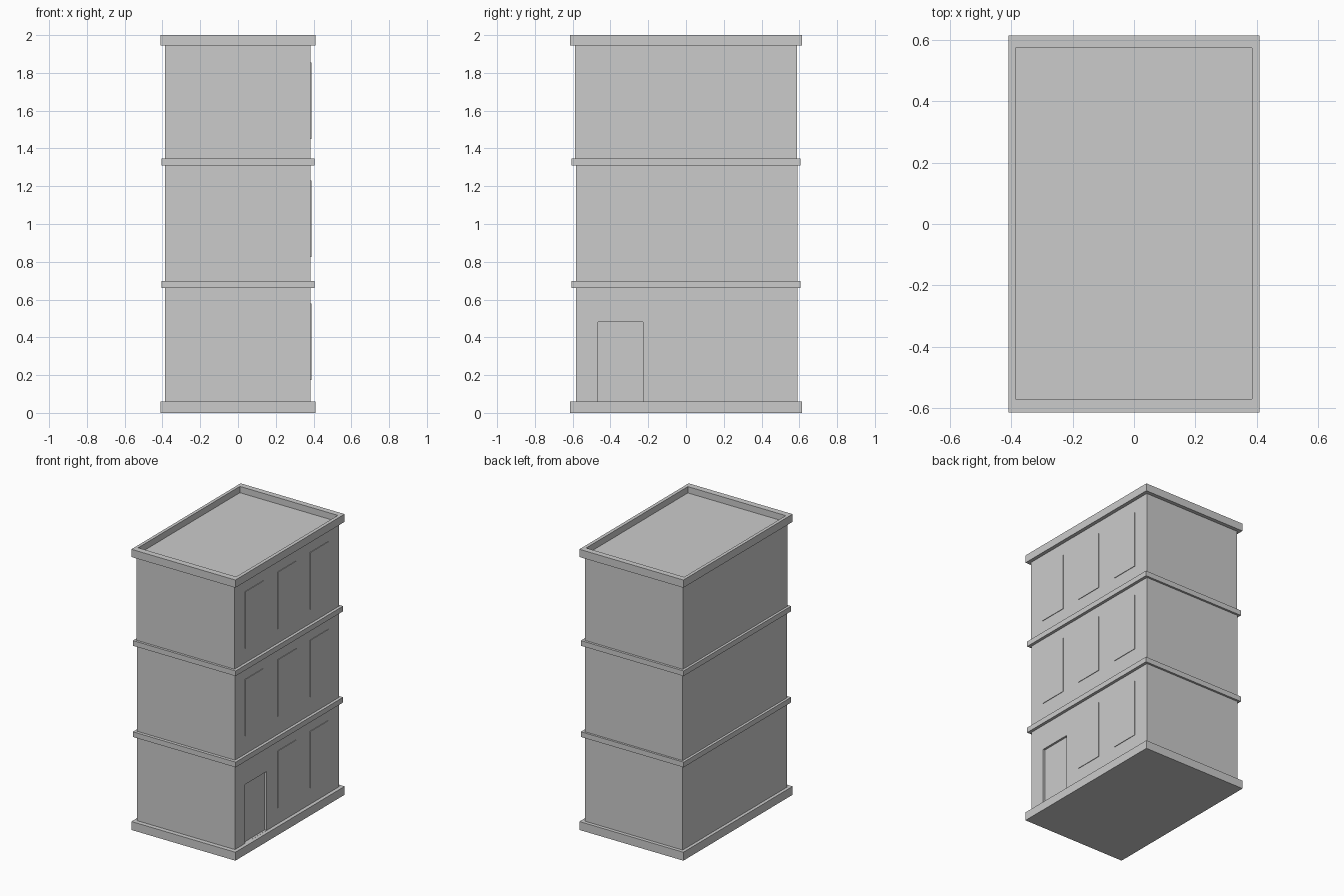
import bpy
import bmesh

if "Cube" in bpy.data.objects:
    bpy.data.objects.remove(bpy.data.objects["Cube"])


def box(name, x, y, z):
    """Axis-aligned box from (min, max) ranges."""
    bm = bmesh.new()
    bmesh.ops.create_cube(bm, size=1)
    for v in bm.verts:
        for i, r in enumerate((x, y, z)):
            v.co[i] = r[1] if v.co[i] > 0 else r[0]
    mesh = bpy.data.meshes.new(name)
    bm.to_mesh(mesh)
    bm.free()
    ob = bpy.data.objects.new(name, mesh)
    bpy.context.collection.objects.link(ob)
    return ob


def cut(target, x, y, z):
    """Carve a box-shaped hollow with a hidden cutter."""
    cutter = box(target.name + "_cutter", x, y, z)
    cutter.hide_render = True
    cutter.hide_viewport = True
    cutter.display_type = 'WIRE'
    mod = target.modifiers.new("hollow", 'BOOLEAN')
    mod.operation = 'DIFFERENCE'
    mod.solver = 'EXACT'
    mod.object = cutter


WALL_X = (-0.387, 0.384)

# Base plinth
box("base_plinth", (-0.41, 0.41), (-0.615, 0.615), (0, 0.06))

# Three storeys of walls
ground = box("ground_floor_walls", WALL_X, (-0.583, 0.590), (0.06, 0.68))
box("middle_floor_walls", WALL_X, (-0.583, 0.590), (0.68, 1.33))
box("top_floor_walls", WALL_X, (-0.588, 0.588), (1.33, 1.95))

# Ledges between storeys
for i, z in enumerate((0.66, 1.31)):
    box(f"floor_ledge_{i + 1}", (-0.405, 0.405), (-0.605, 0.605), (z, z + 0.037))

# Roof cornice with a sunken roof deck
cornice = box("roof_cornice", (-0.41, 0.41), (-0.615, 0.615), (1.945, 2.0))
cut(cornice, (-0.387, 0.385), (-0.571, 0.574), (1.955, 2.1))

# Recessed doorway on the right-hand side
cut(ground, (0.369, 0.5), (-0.467, -0.227), (0.0605, 0.48))

# Thin raised window panels; the door takes the first ground-floor bay
for floor, z in enumerate((0.175, 0.825, 1.45)):
    for bay in range(3):
        if floor == 0 and bay == 0:
            continue
        y = -0.365 + 0.365 * bay
        box(f"window_{floor + 1}_{bay + 1}", (0.38, 0.388),
            (y - 0.103, y + 0.103), (z, z + 0.405))
